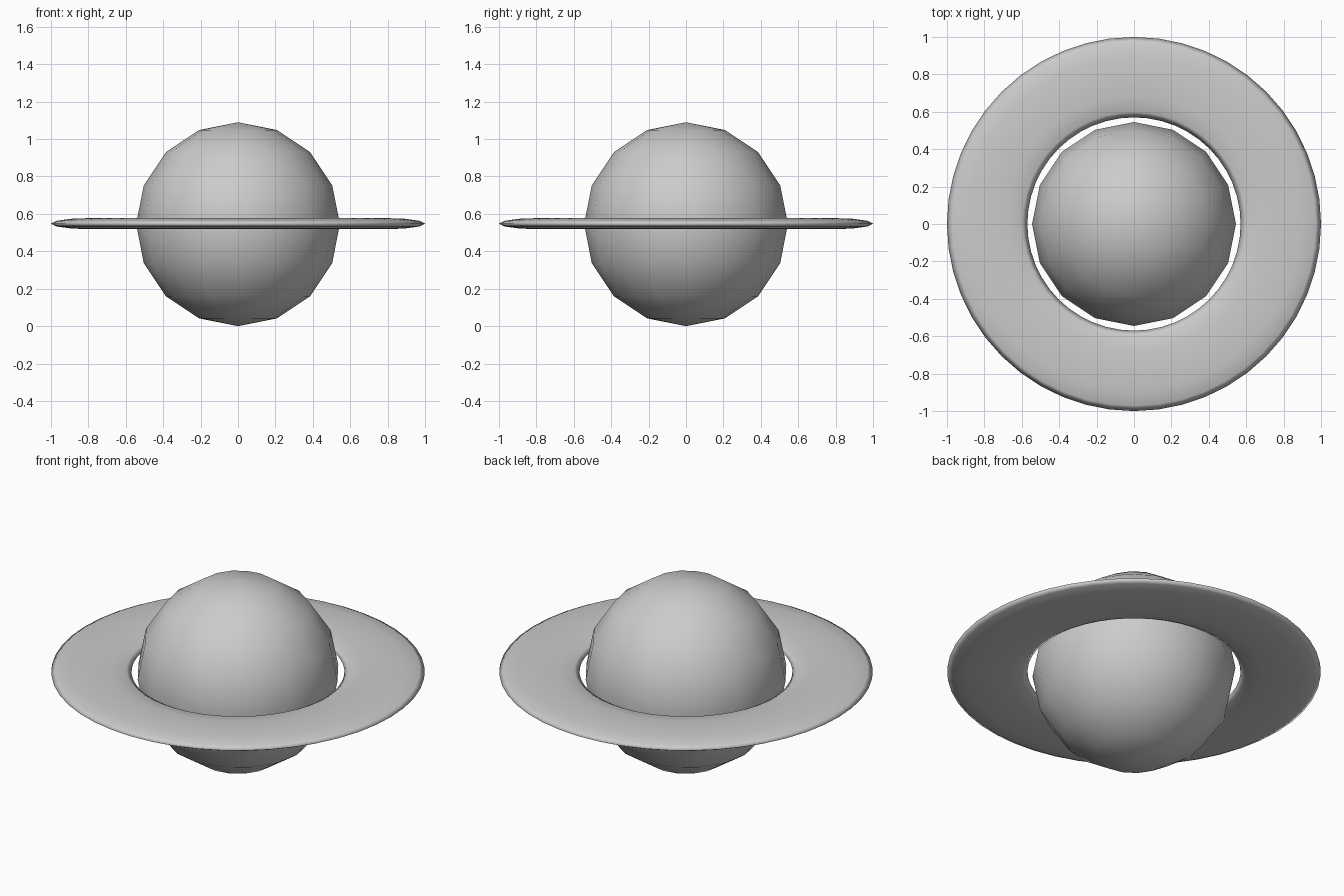
import bpy

if "Cube" in bpy.data.objects:
    bpy.data.objects.remove(bpy.data.objects["Cube"])

R = 0.545            # planet radius, also the height of its centre
OUTER, INNER = 1.0, 0.57
THICKNESS = 0.06


def smooth(obj):
    for poly in obj.data.polygons:
        poly.use_smooth = True


# Low-poly globe with a smooth-shaded surface
bpy.ops.mesh.primitive_uv_sphere_add(segments=16, ring_count=8, radius=R,
                                     location=(0, 0, R))
planet = bpy.context.object
planet.name = "planet"
smooth(planet)

# Flattened torus floating around the equator
minor = (OUTER - INNER) / 2
bpy.ops.mesh.primitive_torus_add(major_segments=48, minor_segments=12,
                                 major_radius=(OUTER + INNER) / 2,
                                 minor_radius=minor,
                                 location=(0, 0, R + 0.003))
ring = bpy.context.object
ring.name = "planet_ring"
ring.scale.z = THICKNESS / 2 / minor
bpy.ops.object.transform_apply(location=False, rotation=False, scale=True)
smooth(ring)
